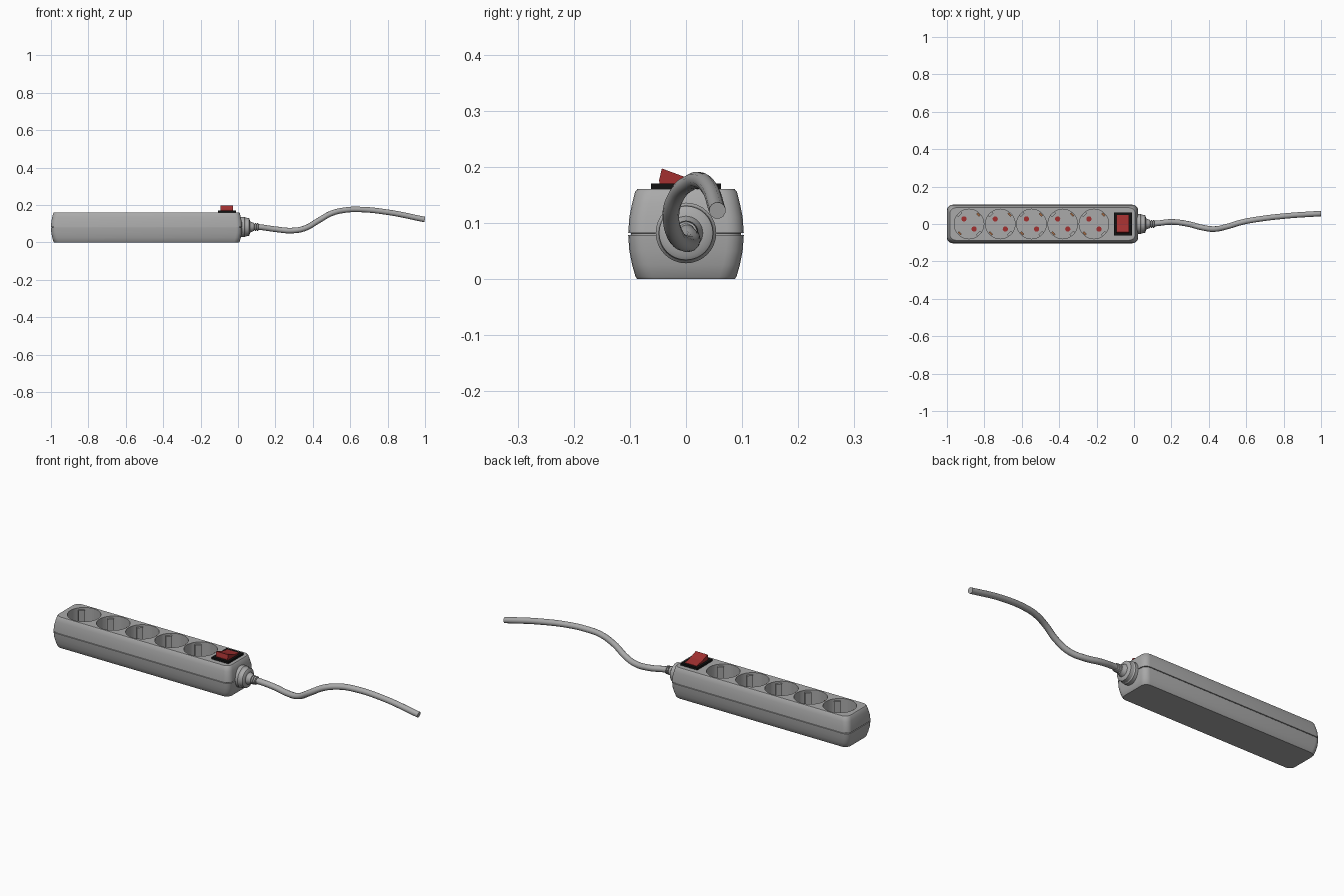
import bpy, bmesh, math
from mathutils import Vector, Matrix

if "Cube" in bpy.data.objects:
    bpy.data.objects.remove(bpy.data.objects["Cube"])


def material(name, rgb):
    m = bpy.data.materials.new(name)
    m.diffuse_color = (*rgb, 1)
    m.use_nodes = True
    m.node_tree.nodes["Principled BSDF"].inputs["Base Color"].default_value = m.diffuse_color
    return m


GREY = material("grey plastic", (0.40, 0.40, 0.40))
RED = material("switch red", (0.36, 0.03, 0.03))
BLACK = material("black plastic", (0.006, 0.006, 0.006))
COPPER = material("copper", (0.38, 0.15, 0.06))


def finish(bm, name, mat, smooth=True):
    bmesh.ops.recalc_face_normals(bm, faces=bm.faces)
    me = bpy.data.meshes.new(name)
    bm.to_mesh(me)
    bm.free()
    me.materials.append(mat)
    ob = bpy.data.objects.new(name, me)
    bpy.context.collection.objects.link(ob)
    bpy.ops.object.select_all(action='DESELECT')
    ob.select_set(True)
    bpy.context.view_layer.objects.active = ob
    if smooth:
        bpy.ops.object.shade_smooth_by_angle(angle=math.radians(30))
    return ob


def loft(rings, name, mat, smooth=True):
    bm = bmesh.new()
    loops = [[bm.verts.new(p) for p in r] for r in rings]
    n = len(loops[0])
    for a, b in zip(loops, loops[1:]):
        for i in range(n):
            bm.faces.new((a[i], a[(i + 1) % n], b[(i + 1) % n], b[i]))
    bm.faces.new(loops[0])
    bm.faces.new(loops[-1])
    return finish(bm, name, mat, smooth)


def rounded_rect(cx, hx, hy, r, z, seg=5):
    pts = []
    for k, (sx, sy) in enumerate(((1, 1), (-1, 1), (-1, -1), (1, -1))):
        for i in range(seg + 1):
            a = math.pi / 2 * (k + i / seg)
            pts.append((cx + sx * (hx - r) + r * math.cos(a),
                        sy * (hy - r) + r * math.sin(a), z))
    return pts


def lathe_x(profile, name, mat, zc, n=32):
    return loft([[(x, r * math.cos(2 * math.pi * i / n), zc + r * math.sin(2 * math.pi * i / n))
                  for i in range(n)] for x, r in profile], name, mat)


def add_cylinder(bm, loc, r, z0, z1, n):
    bmesh.ops.create_cone(bm, cap_ends=True, segments=n, radius1=r, radius2=r, depth=z1 - z0,
                          matrix=Matrix.Translation((loc[0], loc[1], (z0 + z1) / 2)))


def add_box(bm, loc, size, angle=0):
    bmesh.ops.create_cube(bm, size=1, matrix=Matrix.Translation(loc)
                          @ Matrix.Rotation(angle, 4, 'Z') @ Matrix.Diagonal((*size, 1)))


# bulging body with a groove where the two shells meet
TOP = 0.160
levels = [(0.0, 0.016), (0.004, 0.013), (0.025, 0.007), (0.05, 0.002), (0.078, 0.0),
          (0.0785, 0.005), (0.0815, 0.005), (0.082, 0.0), (0.11, 0.002), (0.135, 0.007),
          (0.155, 0.012), (TOP, 0.016)]
body = loft([rounded_rect(-0.489, 0.511 - d, 0.103 - d, 0.03, z) for z, d in levels], "body", GREY)

# socket wells
sockets = [-0.882 + 0.167 * i for i in range(5)]
FLOOR = 0.07
bm = bmesh.new()
for x in sockets:
    add_cylinder(bm, (x, 0), 0.079, FLOOR, 0.2, 48)
cutter = finish(bm, "socket_cutter", GREY, False)
cutter.hide_render = True
bpy.ops.object.select_all(action='DESELECT')
body.select_set(True)
bpy.context.view_layer.objects.active = body
mod = body.modifiers.new("wells", 'BOOLEAN')
mod.operation, mod.object, mod.solver = 'DIFFERENCE', cutter, 'EXACT'
bpy.ops.object.modifier_apply(modifier=mod.name)
bpy.data.objects.remove(cutter)
bpy.ops.object.shade_smooth_by_angle(angle=math.radians(30))

# socket fittings: guide ribs, pin contacts and earth clips on the diagonals
ribs, pins, clips = bmesh.new(), bmesh.new(), bmesh.new()
for x in sockets:
    for s in (1, -1):
        rib = Vector((x, 0, 0)) + s * 0.074 * Vector((-0.707, 0.707, 0))
        add_box(ribs, (rib.x, rib.y, (FLOOR + 0.150) / 2), (0.014, 0.03, 0.150 - FLOOR),
                math.radians(135))
        add_cylinder(pins, (x - s * 0.027, s * 0.027), 0.014, FLOOR - 0.002, FLOOR + 0.002, 16)
        add_box(clips, (x + s * 0.050, s * 0.050, FLOOR + 0.03), (0.01, 0.022, 0.06),
                math.radians(45))
finish(ribs, "guide_ribs", GREY, False)
finish(pins, "pin_contacts", RED)
finish(clips, "earth_clips", COPPER, False)

# switch frame: four bars around a low base plate
SX = -0.060
bm = bmesh.new()
add_box(bm, (SX, 0, 0.161), (0.09, 0.118, 0.006))
for s in (1, -1):
    add_box(bm, (SX + s * 0.042, 0, 0.164), (0.012, 0.124, 0.013))
    add_box(bm, (SX, s * 0.055, 0.164), (0.075, 0.014, 0.013))
finish(bm, "switch_frame", BLACK, False)

# rocker, tipped up toward the front
prof = [(-0.046, 0.160), (-0.048, 0.176), (-0.043, 0.197), (0.0, 0.181), (0.047, 0.172), (0.047, 0.160)]
loft([[(SX + s * 0.034, y, z) for y, z in prof] for s in (-1, 1)], "switch_rocker", RED, False)

# cable gland with collar and ribbed strain relief
lathe_x([(-0.01, 0.054), (0.035, 0.054), (0.040, 0.050), (0.058, 0.048), (0.062, 0.042),
         (0.064, 0.030), (0.078, 0.024)]
        + [p for i in range(3) for p in ((0.080 + i * 0.011, 0.023 - i * 0.001),
                                         (0.086 + i * 0.011, 0.022 - i * 0.001),
                                         (0.087 + i * 0.011, 0.017), (0.090 + i * 0.011, 0.017))],
        "cable_gland", GREY, 0.082)

# cable
path = [(0.06, 0, 0.085), (0.12, 0.003, 0.081), (0.20, 0.011, 0.070), (0.29, 0.000, 0.063),
        (0.36, -0.018, 0.076), (0.43, -0.027, 0.116), (0.50, -0.013, 0.155), (0.57, 0.008, 0.172),
        (0.64, 0.022, 0.176), (0.80, 0.042, 0.161), (0.998, 0.056, 0.122)]
cu = bpy.data.curves.new("cable", 'CURVE')
cu.dimensions = '3D'
cu.bevel_depth = 0.015
cu.bevel_resolution = 4
cu.resolution_u = 8
cu.use_fill_caps = True
sp = cu.splines.new('BEZIER')
sp.bezier_points.add(len(path) - 1)
for bp, p in zip(sp.bezier_points, path):
    bp.co = p
    bp.handle_left_type = bp.handle_right_type = 'AUTO'
cu.materials.append(GREY)
bpy.context.collection.objects.link(bpy.data.objects.new("cable", cu))
